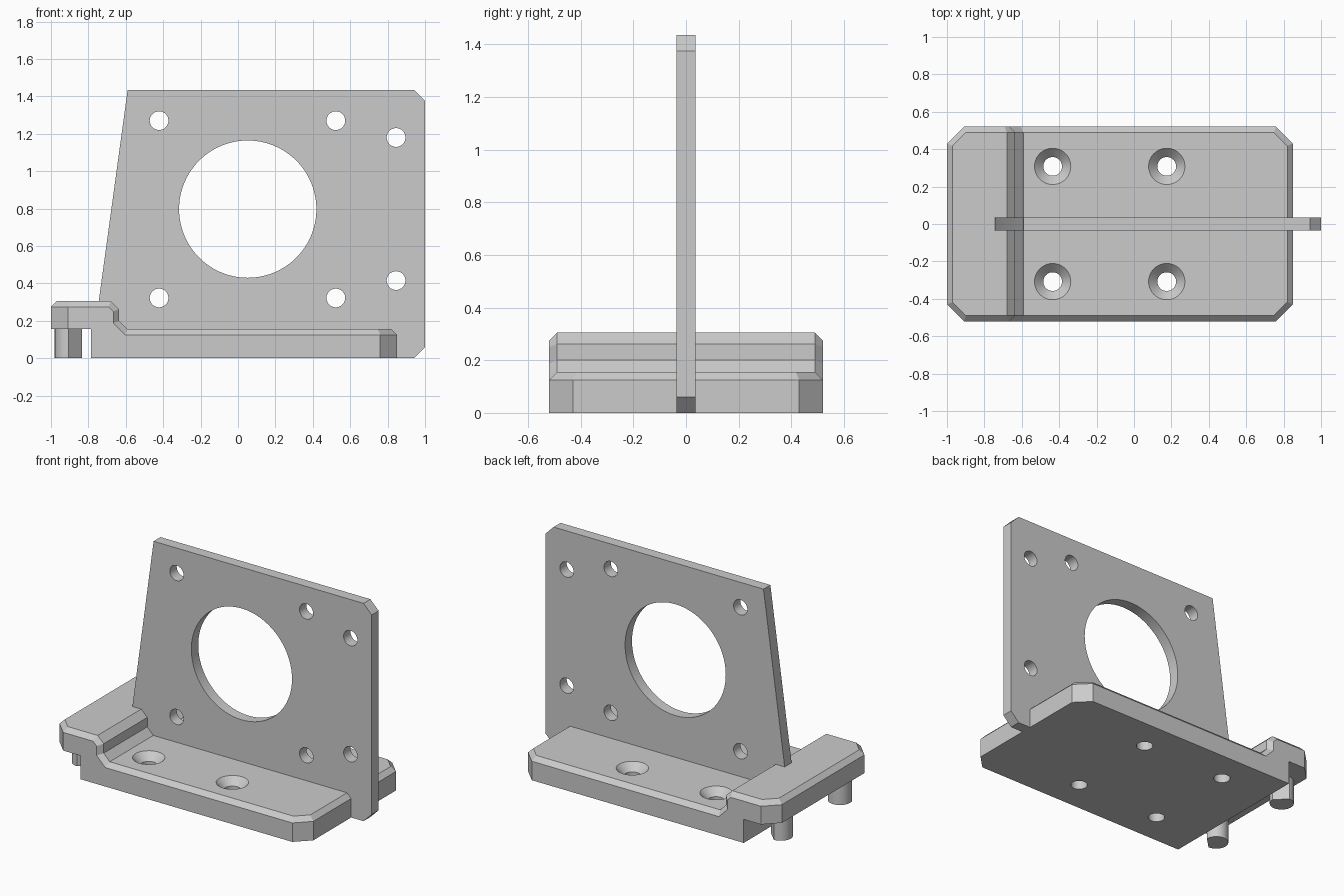
import bpy, bmesh, math
from mathutils import Vector, Matrix

cube = bpy.data.objects.get("Cube")
if cube:
    bpy.data.objects.remove(cube)

grey = bpy.data.materials.new("plain grey")
grey.use_nodes = True
colour = (0.6, 0.6, 0.6, 1)
grey.diffuse_color = colour
grey.node_tree.nodes["Principled BSDF"].inputs["Base Color"].default_value = colour


def make_object(name, bm):
    bmesh.ops.recalc_face_normals(bm, faces=bm.faces)
    mesh = bpy.data.meshes.new(name)
    bm.to_mesh(mesh)
    bm.free()
    mesh.materials.append(grey)
    obj = bpy.data.objects.new(name, mesh)
    bpy.context.collection.objects.link(obj)
    return obj


def loft(bm, rings):
    """Join matching rings of points and cap both ends."""
    loops = [[bm.verts.new(p) for p in ring] for ring in rings]
    for a, b in zip(loops, loops[1:]):
        for i in range(len(a)):
            j = (i + 1) % len(a)
            bm.faces.new((a[i], a[j], b[j], b[i]))
    bm.faces.new(loops[0])
    bm.faces.new(loops[-1])


def lathe(bm, matrix, profile, sides=48):
    """Round solid from (radius, height) pairs."""
    angles = [2 * math.pi * i / sides for i in range(sides)]
    loft(bm, [[matrix @ Vector((r * math.cos(a), r * math.sin(a), h)) for a in angles]
              for r, h in profile])


def cut(obj, bm):
    """Subtract the cutter mesh and remove it afterwards."""
    cutter = make_object("hole_cutter", bm)
    cutter.hide_render = True
    mod = obj.modifiers.new("holes", "BOOLEAN")
    mod.operation = "DIFFERENCE"
    mod.solver = "EXACT"
    mod.object = cutter
    select(obj)
    bpy.ops.object.modifier_apply(modifier=mod.name)
    bpy.data.objects.remove(cutter)


def select(obj):
    bpy.ops.object.select_all(action="DESELECT")
    obj.select_set(True)
    bpy.context.view_layer.objects.active = obj


# Stepped base: side profile swept across, its upper edges chamfered
outer = [(-0.785, 0), (0.85, 0), (0.85, 0.125), (0.82, 0.155), (-0.592, 0.155),
         (-0.636, 0.2), (-0.636, 0.262), (-0.68, 0.305), (-0.97, 0.305),
         (-1, 0.275), (-1, 0.155), (-0.785, 0.155)]
inner = [(-0.785, 0), (0.85, 0), (0.85, 0.125), (0.82, 0.125), (-0.604, 0.125),
         (-0.666, 0.188), (-0.666, 0.25), (-0.692, 0.275), (-0.97, 0.275),
         (-1, 0.275), (-1, 0.155), (-0.785, 0.155)]
half, chamfer = 0.52, 0.03
bm = bmesh.new()
loft(bm, [[(x, y, z) for x, z in shape] for shape, y in
          ((inner, -half), (outer, chamfer - half), (outer, half - chamfer), (inner, half))])

# Corner cuts: one upright plane and one sloping plane at each corner
for side in (-1, 1):
    for end, x, z in ((-1, -1, 0.275), (1, 0.85, 0.125)):
        for slope in (0, math.sqrt(2)):
            cut_edges = bmesh.ops.bisect_plane(
                bm, geom=bm.verts[:] + bm.edges[:] + bm.faces[:],
                plane_co=(x, side * 0.43, z), plane_no=(end, side, slope),
                clear_outer=True)["geom_cut"]
            edges = [e for e in cut_edges if isinstance(e, bmesh.types.BMEdge)]
            bmesh.ops.holes_fill(bm, edges=edges)
base = make_object("stepped_base", bm)

# Countersunk screw holes in the base
bm = bmesh.new()
for x in (-0.435, 0.175):
    for y in (-0.308, 0.308):
        lathe(bm, Matrix.Translation((x, y, 0)),
              [(0.05, -0.1), (0.05, 0.107), (0.097, 0.155), (0.097, 0.25)])
cut(base, bm)

# Upright mounting plate
outline = [(-0.752, 0.25), (-0.72, 0.05), (-0.72, 0), (0.94, 0), (1, 0.06),
           (1, 1.375), (0.94, 1.435), (-0.59, 1.435)]
bm = bmesh.new()
loft(bm, [[(x, y, z) for x, z in outline] for y in (-0.036, 0.036)])
plate = make_object("mounting_plate", bm)

# Large opening and bolt holes in the plate
bolts = [(x, z) for x in (-0.422, 0.523) for z in (0.322, 1.27)]
bolts += [(0.845, 0.415), (0.845, 1.18)]
bm = bmesh.new()
for x, z, r, sides in [(0.052, 0.797, 0.367, 96)] + [(x, z, 0.05, 48) for x, z in bolts]:
    turn = Matrix.Translation((x, 0, z)) @ Matrix.Rotation(math.pi / 2, 4, "X")
    lathe(bm, turn, [(r, -0.2), (r, 0.2)], sides)
cut(plate, bm)

# Feet under the raised end: round pegs with one flat facing inward and outward
feet = []
for name, side in (("front_foot", -1), ("back_foot", 1)):
    arc = [math.pi / 2 + 1.5 * math.pi * i / 36 for i in range(37)]
    bm = bmesh.new()
    loft(bm, [[(-0.907 + 0.073 * math.cos(a), side * (0.308 + 0.073 * math.sin(a)), z)
               for a in arc] for z in (0, 0.17)])
    feet.append(make_object(name, bm))

for obj in [base, plate] + feet:
    select(obj)
    bpy.ops.object.shade_smooth_by_angle(angle=math.radians(25))
